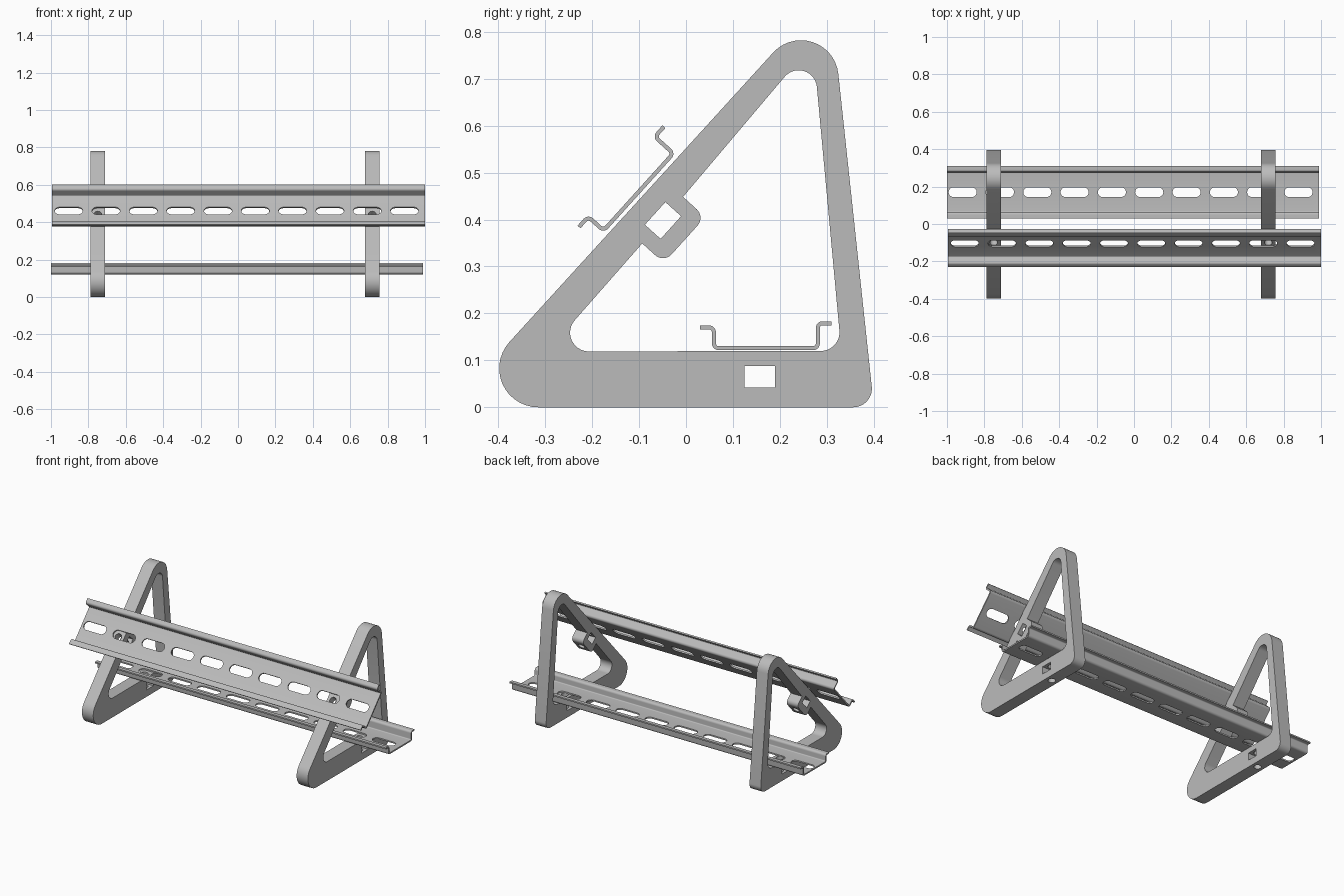
import bpy
import bmesh
from math import acos, atan2, cos, dist, pi, sin, tan, tau
from mathutils import Matrix, Vector

SLANT = 0.836            # tilt of the sloping bar and upper rail
BOSS = (-0.049, 0.398)   # nut pocket centre in the sloping bar (y, z)
FOOT = (0.157, 0.065)    # nut pocket centre in the base bar
START, STEP = -0.905, 0.1995

if "Cube" in bpy.data.objects:
    bpy.data.objects.remove(bpy.data.objects["Cube"])

steel = bpy.data.materials.new("plain grey")
steel.use_nodes = True
steel.diffuse_color = (0.5, 0.5, 0.5, 1)
steel.node_tree.nodes["Principled BSDF"].inputs["Base Color"].default_value = (0.5, 0.5, 0.5, 1)


def arc(c, r, a0, a1, n=14):
    return [(c[0] + r * cos(a0 + (a1 - a0) * i / n), c[1] + r * sin(a0 + (a1 - a0) * i / n))
            for i in range(n + 1)]


def belt(circles):
    """Outline of a belt pulled anticlockwise round circles (u, v, radius)."""
    normals = []
    for a, b in zip(circles, circles[1:] + circles[:1]):
        way = atan2(b[1] - a[1], b[0] - a[0])
        normals.append(way - acos((a[2] - b[2]) / dist(a[:2], b[:2])))
    pts = []
    for i, (u, v, r) in enumerate(circles):
        a0 = normals[i - 1]
        pts += arc((u, v), r, a0, a0 + (normals[i] - a0) % tau)
    return pts


def tilted(c, s, h, angle):
    """Point s along and h out from a line through c at an angle."""
    return (c[0] + s * cos(angle) - h * sin(angle), c[1] + s * sin(angle) + h * cos(angle))


def box(c, w, h, angle):
    return [tilted(c, s * w / 2, t * h / 2, angle) for s, t in ((-1, -1), (1, -1), (1, 1), (-1, 1))]


def add(name, mesh):
    ob = bpy.data.objects.new(name, mesh)
    bpy.context.collection.objects.link(ob)
    return ob


def bake(ob):
    """Replace the object's data by its evaluated mesh."""
    bpy.context.view_layer.update()
    deps = bpy.context.evaluated_depsgraph_get()
    mesh = bpy.data.meshes.new_from_object(ob.evaluated_get(deps))
    if ob.type == "MESH":
        ob.modifiers.clear()
        ob.data = mesh
        return ob
    name = ob.name
    bpy.data.objects.remove(ob)
    return add(name, mesh)


def prism(name, loops, half, matrix=Matrix()):
    """Filled outlines with holes, extruded both ways along local z."""
    curve = bpy.data.curves.new(name, "CURVE")
    curve.dimensions = "2D"
    curve.fill_mode = "BOTH"
    curve.extrude = half
    for loop in loops:
        sp = curve.splines.new("POLY")
        sp.points.add(len(loop) - 1)
        for p, (u, v) in zip(sp.points, loop):
            p.co = (u, v, 0, 1)
        sp.use_cyclic_u = True
    ob = bake(add(name, curve))
    bm = bmesh.new()
    bm.from_mesh(ob.data)
    bmesh.ops.remove_doubles(bm, verts=bm.verts, dist=1e-5)
    bmesh.ops.recalc_face_normals(bm, faces=bm.faces)
    bm.transform(matrix)
    bm.to_mesh(ob.data)
    bm.free()
    return ob


def cut(ob, cutter):
    cutter.hide_render = True
    mod = ob.modifiers.new("cut", "BOOLEAN")
    mod.operation = "DIFFERENCE"
    mod.solver = "EXACT"
    mod.object = cutter
    bake(ob)
    bpy.data.objects.remove(cutter)


def finish(ob):
    ob.data.materials.clear()
    ob.data.materials.append(steel)
    bpy.ops.object.select_all(action="DESELECT")
    ob.select_set(True)
    bpy.context.view_layer.objects.active = ob
    bpy.ops.object.shade_smooth_by_angle()


# Triangular bracket: rounded outline, inner opening with a boss, two nut pockets
outer = belt([(-0.315, 0.083, 0.083), (0.356, 0.04, 0.04), (0.245, 0.702, 0.08)])
inner = belt([(-0.207, 0.159, 0.04), (0.287, 0.16, 0.04), (0.24, 0.679, 0.039)])
half, depth, r = 0.066, 0.062, 0.025
inner.append(tilted(BOSS, half, 0.002, SLANT))
inner += arc(tilted(BOSS, half - r, r - depth, SLANT), r, SLANT, SLANT - pi / 2, 8)
inner += arc(tilted(BOSS, r - half, r - depth, SLANT), r, SLANT - pi / 2, SLANT - pi, 8)
inner.append(tilted(BOSS, -half, 0, SLANT))
pockets = [box(BOSS, 0.065, 0.045, SLANT), box(FOOT, 0.065, 0.045, 0)]
upright = Matrix(((0, 0, 1, 0), (1, 0, 0, 0), (0, 1, 0, 0), (0, 0, 0, 1)))
bracket = prism("right_bracket", [outer, inner] + pockets, 0.0385, upright)

# Screw holes through both pockets
for (y, z), angle in ((BOSS, SLANT), (FOOT, 0)):
    place = Matrix.Translation((0, y, z)) @ Matrix.Rotation(angle, 4, "X")
    cut(bracket, prism("screw_cutter", [arc((0, 0), 0.021, 0, tau * 23 / 24, 23)], 0.11, place))
finish(bracket)
bracket.location.x = -0.75
left = add("left_bracket", bracket.data)
left.location.x = 0.718


def bend(points, r):
    """Round the inner corners of an open path."""
    pts = [Vector(p) for p in points]
    out = [pts[0]]
    for a, b, c in zip(pts, pts[1:], pts[2:]):
        u, v = (a - b).normalized(), (c - b).normalized()
        reach = r / tan(u.angle(v) / 2)
        p, q = b + u * reach, b + v * reach
        centre = p + v * r
        out += [centre - v * r * cos(t * pi / 12) - u * r * sin(t * pi / 12) for t in range(7)]
    return out + [pts[-1]]


def rail(name, x0, x1, first_slot, place, angle):
    # Folded hat section swept along x
    path = bend([(-0.14, 0.044), (-0.1105, 0.044), (-0.1105, 0), (0.111, 0),
                 (0.111, 0.053), (0.14, 0.053)], 0.01)
    bm = bmesh.new()
    rows = [[bm.verts.new((x, p[0], p[1])) for p in path] for x in (x0, x1)]
    for i in range(len(path) - 1):
        bm.faces.new((rows[0][i], rows[1][i], rows[1][i + 1], rows[0][i + 1]))
    mesh = bpy.data.meshes.new(name)
    bm.to_mesh(mesh)
    bm.free()
    ob = add(name, mesh)
    mod = ob.modifiers.new("sheet", "SOLIDIFY")
    mod.thickness = 0.0085
    mod.offset = 0
    mod.use_even_offset = True
    bake(ob)
    # Row of long slots
    slots = []
    for i in range(10):
        x = first_slot + i * STEP
        slots.append(belt([(x - 0.049, 0, 0.026), (x + 0.049, 0, 0.026)]))
    cut(ob, prism("slot_cutter", slots, 0.02))
    ob.location = place
    ob.rotation_euler.x = angle
    finish(ob)


rail("lower_rail", -1, 0.99, START - 0.011, (0, 0.17, 0.126), 0)
rail("upper_rail", -0.994, 1, START, (0, -0.1015, 0.4585), SLANT)
